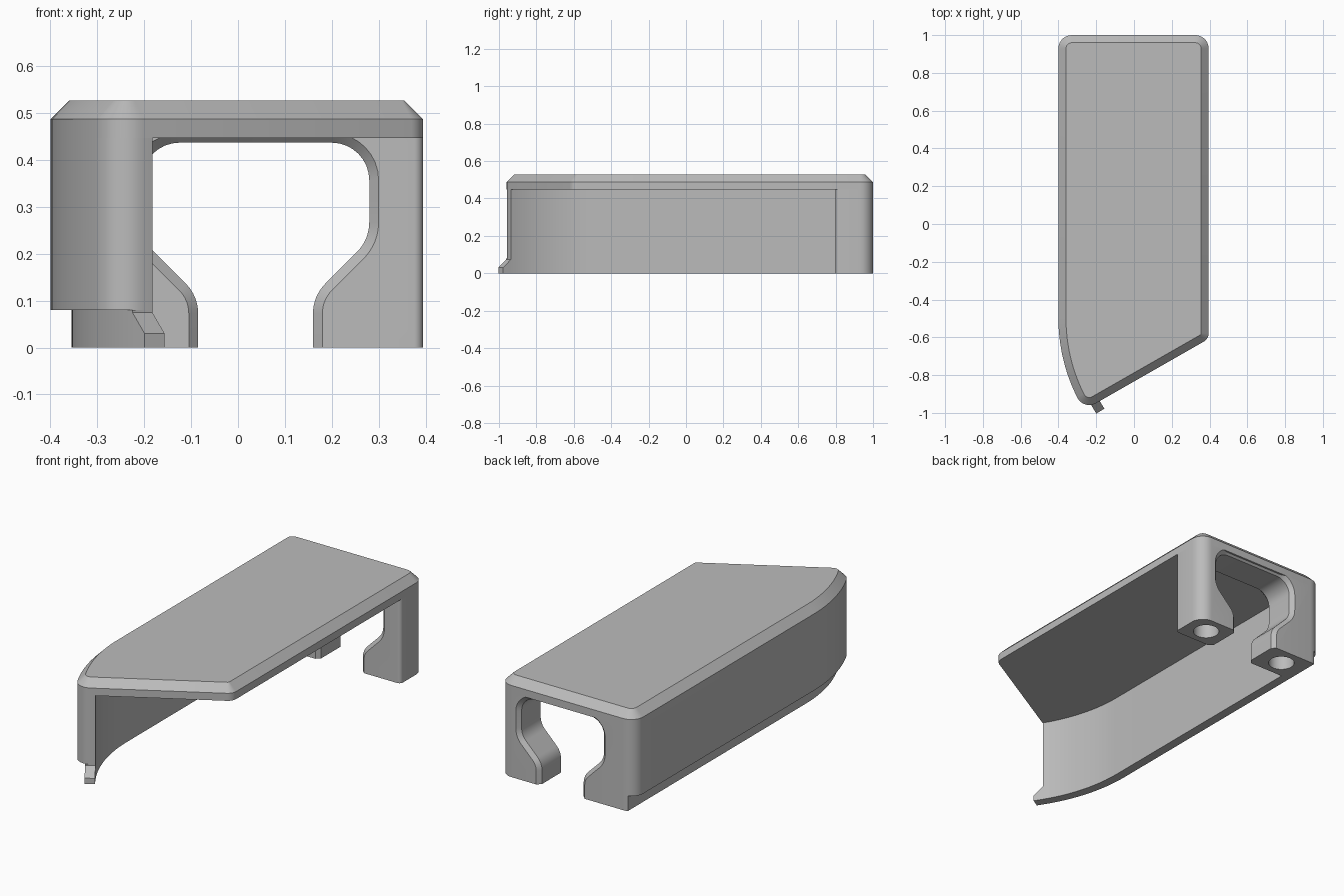
import bpy, bmesh, math
from mathutils import Vector, Matrix

cube = bpy.data.objects.get("Cube")
if cube:
    bpy.data.objects.remove(cube, do_unlink=True)

grey = bpy.data.materials.new("plain grey")
grey.use_nodes = True
grey.diffuse_color = (0.5, 0.5, 0.5, 1)
grey.node_tree.nodes["Principled BSDF"].inputs["Base Color"].default_value = (0.5, 0.5, 0.5, 1)

# Main dimensions
LEFT, RIGHT, BACK = 0.395, -0.4, 1.0
PLATE_Z, EDGE_Z, TOP_Z, STEP_Z = 0.447, 0.487, 0.527, 0.08
CHAMFER, POST_FRONT = 0.04, 0.8
CENTRE, R_OUT, R_LIP, R_IN = Vector((0.53, -0.5)), 0.93, 0.885, 0.835
TIP = math.radians(31.4)


def fillet(corners, steps=8):
    """Closed outline from (x, y, radius) corners."""
    out, n = [], len(corners)
    for i, (x, y, r) in enumerate(corners):
        p = Vector((x, y))
        if not r:
            out.append(p)
            continue
        u = (Vector(corners[i - 1][:2]) - p).normalized()
        v = (Vector(corners[(i + 1) % n][:2]) - p).normalized()
        half = u.angle(v) / 2
        c = p + (u + v).normalized() * r / math.sin(half)
        s, e = p + u * r / math.tan(half) - c, p + v * r / math.tan(half) - c
        a = math.atan2(s.y, s.x)
        turn = (math.atan2(e.y, e.x) - a + math.pi) % math.tau - math.pi
        out += [c + r * Vector((math.cos(a + turn * k / steps), math.sin(a + turn * k / steps)))
                for k in range(steps + 1)]
    return out


def offset(loop, d):
    """Grow a closed outline by d (mitred corners)."""
    n = len(loop)
    area = sum(loop[i - 1].cross(loop[i]) for i in range(n))
    d = math.copysign(d, d * area)
    out = []
    for i, p in enumerate(loop):
        a, b = (p - loop[i - 1]).normalized(), (loop[(i + 1) % n] - p).normalized()
        na, nb = Vector((a.y, -a.x)), Vector((b.y, -b.x))
        out.append(p + (na + nb) * d / (1 + na.dot(nb)))
    return out


def arc(radius, start, end, steps=16):
    return [CENTRE - radius * Vector((math.cos(t), math.sin(t)))
            for t in (start + (end - start) * k / steps for k in range(steps + 1))]


def finish(name, bm):
    bmesh.ops.recalc_face_normals(bm, faces=bm.faces)
    mesh = bpy.data.meshes.new(name)
    bm.to_mesh(mesh)
    bm.free()
    mesh.materials.append(grey)
    ob = bpy.data.objects.new(name, mesh)
    bpy.context.collection.objects.link(ob)
    return ob


def loft(name, layers, along_y=False):
    """Solid through matching outlines, each given as (outline, height)."""
    bm = bmesh.new()
    rings = [[bm.verts.new((p.x, h, p.y) if along_y else (p.x, p.y, h)) for p in loop]
             for loop, h in layers]
    bm.faces.new(rings[0])
    bm.faces.new(rings[-1])
    for lo, hi in zip(rings, rings[1:]):
        for i in range(len(lo)):
            bm.faces.new((lo[i - 1], lo[i], hi[i], hi[i - 1]))
    return finish(name, bm)


def cut(target, cutter):
    mod = target.modifiers.new("cut", 'BOOLEAN')
    mod.operation, mod.solver, mod.object = 'DIFFERENCE', 'EXACT', cutter
    bpy.context.view_layer.objects.active = target
    bpy.ops.object.modifier_apply(modifier=mod.name)
    bpy.data.objects.remove(cutter, do_unlink=True)


def sharp(points):
    return [(p.x, p.y, 0) for p in points]


# Top plate with a chamfered upper rim
outer_arc = arc(R_OUT, 0, TIP - 0.08)
tip = arc(R_OUT, TIP, TIP, 1)[0]
plan = fillet([(LEFT, BACK, 0.07), (RIGHT, BACK, 0.07)] + sharp(outer_arc)
              + [(tip.x, tip.y, 0.07), (LEFT, -0.608, 0.05)])
plate = loft("top_plate", [(plan, PLATE_Z), (plan, EDGE_Z), (offset(plan, -CHAMFER), TOP_Z)])

# Curved side wall
inner_arc = arc(R_IN, TIP, 0)
wall_plan = fillet([(RIGHT, POST_FRONT, 0)] + sharp(outer_arc) + [(tip.x, tip.y, 0.07)]
                   + sharp(inner_arc) + [(CENTRE.x - R_IN, POST_FRONT, 0)])
wall = loft("side_wall", [(wall_plan, STEP_Z), (wall_plan, PLATE_Z)])

# Recessed lip under the wall
lip_x = CENTRE.x - R_LIP
lip_plan = ([Vector((lip_x, POST_FRONT))] + arc(R_LIP, 0, TIP) + inner_arc
            + [Vector((CENTRE.x - R_IN, POST_FRONT))])
lip = loft("wall_lip", [(lip_plan, 0), (lip_plan, STEP_Z)])

# Sloped tab at the front end of the lip
bm = bmesh.new()
reach = 0.05 * Vector((math.sin(TIP), -math.cos(TIP)))
for p in (arc(R_LIP, TIP, TIP, 1)[0], arc(R_IN, TIP, TIP, 1)[0]):
    for q, height in ((p, STEP_Z - 0.005), (p + reach, 0.03)):
        bm.verts.new((q.x, q.y, 0))
        bm.verts.new((q.x, q.y, height))
bmesh.ops.convex_hull(bm, input=bm.verts)
bmesh.ops.dissolve_limit(bm, angle_limit=0.01, verts=bm.verts, edges=bm.edges)
tab = finish("front_tab", bm)

# Rear posts, cut from one block
post_plan = fillet([(LEFT, BACK, 0.07), (RIGHT, BACK, 0.07),
                    (RIGHT, POST_FRONT, 0), (LEFT, POST_FRONT, 0.02)])
posts = loft("rear_posts", [(post_plan, 0), (post_plan, PLATE_Z)])

# Opening between the posts, flared at both faces
mid = 0.0375
half = [(0.1225, -0.1, 0), (0.1225, 0.11, 0.09), (0.2425, 0.23, 0.09), (0.2425, 0.437, 0.08)]
opening = fillet([(mid + x, z, r) for x, z, r in half]
                 + [(mid - x, z, r) for x, z, r in reversed(half)])
flare = offset(opening, 0.03)
cut(posts, loft("opening_cutter", [(flare, POST_FRONT - 0.01), (opening, POST_FRONT + 0.02),
                                   (opening, BACK - 0.02), (flare, BACK + 0.01)], True))

# Step that continues the lip recess around the corner
notch = [Vector(p) for p in ((-0.5, 0.7), (lip_x, 0.7), (lip_x, 1.1), (-0.5, 1.1))]
cut(posts, loft("step_cutter", [(notch, -0.1), (notch, STEP_Z)]))

# Blind holes in the feet
for x in (0.278, -0.22):
    bm = bmesh.new()
    bmesh.ops.create_cone(bm, cap_ends=True, segments=32, radius1=0.065, radius2=0.065, depth=0.2,
                          matrix=Matrix.Translation((x, 0.9, 0)))
    cut(posts, finish("hole_cutter", bm))

# Smooth curves, sharp edges
bpy.ops.object.select_all(action='DESELECT')
for ob in (plate, wall, lip, tab, posts):
    ob.select_set(True)
bpy.context.view_layer.objects.active = plate
bpy.ops.object.shade_smooth_by_angle(angle=math.radians(25))
